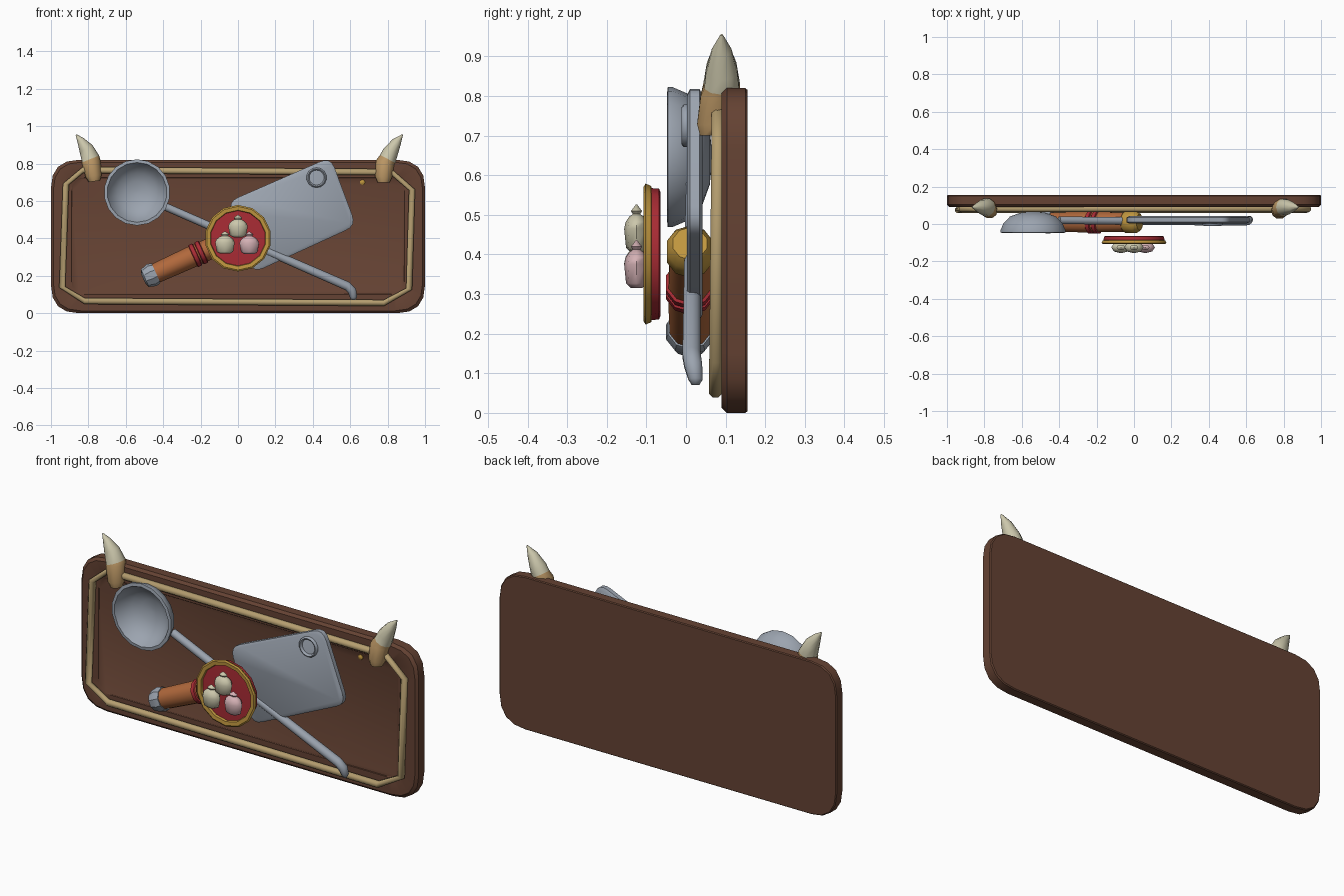
import bpy, bmesh, math
from mathutils import Vector

if "Cube" in bpy.data.objects:
    bpy.data.objects.remove(bpy.data.objects["Cube"])

def mat(name, r, g, b):
    m = bpy.data.materials.new(name)
    m.diffuse_color = (r, g, b, 1)
    m.use_nodes = True
    m.node_tree.nodes["Principled BSDF"].inputs["Base Color"].default_value = m.diffuse_color
    return m

WOOD = mat("dark wood", 0.13, 0.055, 0.033)
STEEL = mat("steel grey", 0.33, 0.37, 0.43)
RED = mat("red", 0.40, 0.025, 0.035)
GOLD = mat("gold", 0.53, 0.31, 0.05)
GRIP = mat("orange wood", 0.44, 0.14, 0.045)
ROPE = mat("rope tan", 0.46, 0.34, 0.16)
HORN = mat("horn cream", 0.60, 0.57, 0.41)
HIDE = mat("horn base tan", 0.50, 0.31, 0.13)
PINK = mat("pink", 0.66, 0.44, 0.46)

def loft(name, rings, mats, closed=False, bands=None, smooth=35):
    """Skin a list of equal-length rings; bands gives a material slot per strip."""
    bm = bmesh.new()
    vr = [[bm.verts.new(p) for p in ring] for ring in rings]
    n, k = len(vr[0]), len(vr)
    for i in range(k if closed else k - 1):
        a, b = vr[i], vr[(i + 1) % k]
        for j in range(n):
            f = bm.faces.new((a[j], a[(j + 1) % n], b[(j + 1) % n], b[j]))
            f.material_index = bands[i] if bands else 0
    if not closed:
        bm.faces.new(vr[0]).material_index = bands[0] if bands else 0
        bm.faces.new(vr[-1]).material_index = bands[-1] if bands else 0
    bmesh.ops.recalc_face_normals(bm, faces=bm.faces)
    me = bpy.data.meshes.new(name)
    bm.to_mesh(me)
    bm.free()
    for m in mats:
        me.materials.append(m)
    ob = bpy.data.objects.new(name, me)
    bpy.context.collection.objects.link(ob)
    bpy.ops.object.select_all(action='DESELECT')
    ob.select_set(True)
    bpy.context.view_layer.objects.active = ob
    bpy.ops.object.shade_smooth_by_angle(angle=math.radians(smooth))
    return ob

def lathe(name, cx, cz, prof, n, mats, **kw):
    """Rings (radius, y) around an axis pointing to the front."""
    ang = [2 * math.pi * j / n - math.pi / 2 for j in range(n)]
    rings = [[(cx + r * math.cos(a), y, cz + r * math.sin(a)) for a in ang] for r, y in prof]
    return loft(name, rings, mats, **kw)

def tube(name, pts, radii, n, mats, closed=False, smooth=65, **kw):
    """Tube along points that lie roughly in the board's plane."""
    pts = [Vector(p) for p in pts]
    k, rings, yax = len(pts), [], Vector((0, 1, 0))
    for i, p in enumerate(pts):
        a = pts[(i - 1) % k] if closed or i > 0 else p
        b = pts[(i + 1) % k] if closed or i < k - 1 else p
        v = (b - a).cross(yax).normalized()
        rings.append([p + radii[i] * (yax * math.cos(2 * math.pi * (j + .5) / n)
                      + v * math.sin(2 * math.pi * (j + .5) / n)) for j in range(n)])
    return loft(name, rings, mats, closed=closed, smooth=smooth, **kw)

def outline(corners, r, inset, y, seg=4):
    """Polygon with rounded corners, shrunk by inset, in the plane y."""
    cs = [Vector(c) for c in corners]
    out = []
    for i, c in enumerate(cs):
        d0 = (cs[i - 1] - c).normalized()
        d1 = (cs[(i + 1) % len(cs)] - c).normalized()
        c = c + (d0 + d1) * inset
        p0, p1 = c + d0 * r, c + d1 * r
        for s in range(seg + 1):
            t = s / seg
            q = p0 * (1 - t) ** 2 + c * 2 * t * (1 - t) + p1 * t * t
            out.append((q.x, y, q.y))
    return out

# wall board with a barely sunken panel
outer = [(-1, 0), (1, 0), (1, .82), (-1, .82)]
inner = [(-.89, .10), (.89, .10), (.89, .725), (-.89, .725)]
loft("board", [outline(outer, .15, .004, .155), outline(outer, .15, 0, .15),
               outline(outer, .15, 0, .103), outline(outer, .145, .013, .09),
               outline(inner, .07, 0, .09), outline(inner, .07, .003, .0925)], [WOOD])

# rope frame
path = [(-.92, .69), (-.83, .765), (.82, .755), (.93, .66), (.915, .13), (.78, .055), (-.82, .065), (-.94, .14)]
tube("rope_frame", [(x, .074 + .01 * z, z) for x, z in path], [.018] * 8, 8, [ROPE], closed=True)

# horns with hide bases; the right one has a pinched collar
left = [(-.768, .068, .705), (-.772, .073, .735), (-.786, .088, .815), (-.788, .09, .825),
        (-.812, .09, .88), (-.842, .09, .925), (-.866, .09, .955)]
right = [(.778, .066, .70), (.778, .072, .73), (.786, .085, .805), (.80, .09, .825),
         (.815, .09, .86), (.848, .09, .915), (.88, .09, .955)]
tube("left_horn", left, [.030, .044, .050, .049, .039, .020, .003], 10, [HIDE, HORN], bands=[0, 0, 0, 1, 1, 1])
tube("right_horn", right, [.032, .046, .050, .046, .042, .026, .003], 10, [HIDE, HORN], bands=[0, 0, 0, 1, 1, 1])
for s, side in ((-1, "left"), (1, "right")):
    lathe(side + "_nail", s * .665, .70, [(.014, .1), (.014, .088), (.006, .083)], 8, [GOLD])

# ladle
lathe("ladle_bowl", -.54, .646, [(.01, .066), (.07, .06), (.125, .04), (.16, .005), (.177, -.035),
      (.177, -.046), (.160, -.048), (.14, -.01), (.105, .022), (.06, .042), (.01, .048)], 18, [STEEL], smooth=50)
tube("ladle_handle", [(-.40, .02, .575), (0, .016, .40), (.585, .014, .145), (.61, .018, .12), (.618, .024, .085),
                      (.618, .024, .07)], [.021, .021, .024, .024, .019, .01], 10, [STEEL])

# cleaver blade with hanging ring
blade = [(.08, .215), (.632, .468), (.495, .835), (-.055, .595)]
loft("cleaver_blade", [outline(blade, .06, .012, .042), outline(blade, .06, 0, .034),
                       outline(blade, .06, 0, .010), outline(blade, .06, .012, .002)], [STEEL])
lathe("blade_ring", .42, .725, [(.054, .005), (.054, -.006), (.047, -.011), (.040, -.006), (.040, .005)],
      14, [STEEL], closed=True, smooth=60)

# cleaver handle parts laid along one axis
A, D = Vector((-.47, .01, .20)), Vector((.91, 0, .414))
def on_axis(name, stations, m, smooth=55):
    tube(name, [A + D * t for t, r in stations], [r for t, r in stations], 10, [m], smooth=smooth)
on_axis("cleaver_grip", [(.0, .05), (.04, .054), (.25, .058), (.46, .054)], GRIP)
on_axis("cleaver_pommel", [(-.04, .03), (-.03, .052), (.01, .064), (.035, .058)], STEEL, 30)
on_axis("cleaver_bolster", [(.45, .045), (.475, .061), (.525, .061), (.55, .045)], GOLD)
for i, t in enumerate((.265, .30)):
    on_axis("grip_band_%d" % (i + 1), [(t - .014, .057), (t - .01, .064), (t + .01, .064), (t + .014, .057)], RED)

# medallion
lathe("medallion_disc", 0, .401, [(.155, -.064), (.165, -.068), (.167, -.092), (.15, -.093)], 14, [RED])
lathe("medallion_rim", 0, .401, [(.164, -.086), (.172, -.088), (.178, -.102), (.170, -.107),
      (.150, -.105), (.146, -.088)], 14, [GOLD], closed=True)

# three small buns with pinched tops
for name, x, z, m in (("top_bun", 0, .46, HORN), ("left_bun", -.07, .372, HORN), ("right_bun", .06, .37, PINK)):
    prof = [(.025, -.054), (.044, -.043), (.052, .005), (.046, .022), (.03, .036), (.016, .042), (.023, .05), (.003, .066)]
    loft(name, [[(x + r * math.cos(math.pi * j / 4), -.125 + .6 * r * math.sin(math.pi * j / 4), z + h)
                 for j in range(8)] for r, h in prof], [m], smooth=55)
